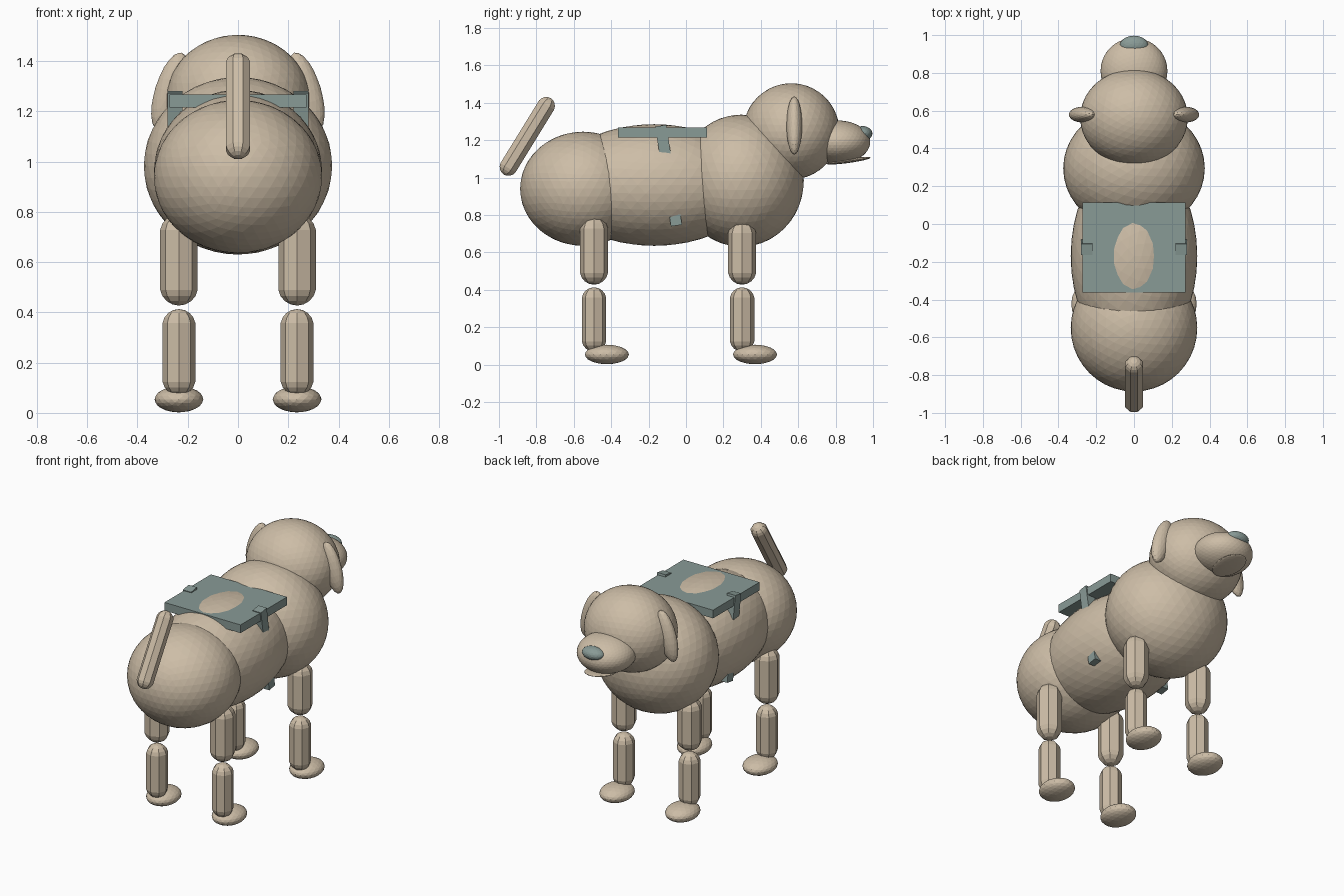
import bpy, bmesh
from math import radians, pi
from mathutils import Matrix, Vector

if "Cube" in bpy.data.objects:
    bpy.data.objects.remove(bpy.data.objects["Cube"], do_unlink=True)


def material(name, color):
    mat = bpy.data.materials.new(name)
    mat.use_nodes = True
    mat.diffuse_color = color
    mat.node_tree.nodes["Principled BSDF"].inputs["Base Color"].default_value = color
    return mat


FUR = material("tan fur", (0.61, 0.51, 0.385, 1))
TEAL = material("grey teal", (0.25, 0.325, 0.305, 1))


def finish(name, bm, mat, matrix):
    bm.transform(matrix)
    bmesh.ops.recalc_face_normals(bm, faces=bm.faces)
    mesh = bpy.data.meshes.new(name)
    bm.to_mesh(mesh)
    bm.free()
    mesh.materials.append(mat)
    obj = bpy.data.objects.new(name, mesh)
    bpy.context.collection.objects.link(obj)
    return obj


def placed(center, size, tilt=(0, "X")):
    return (Matrix.Translation(center) @ Matrix.Rotation(radians(tilt[0]), 4, tilt[1])
            @ Matrix.Diagonal((*size, 1)))


def ellipsoid(name, center, radii, mat=FUR, tilt=(0, "X"), detail=4):
    bm = bmesh.new()
    bmesh.ops.create_icosphere(bm, subdivisions=detail, radius=1)
    return finish(name, bm, mat, placed(center, radii, tilt))


def box(name, center, size, mat, tilt=(0, "X")):
    bm = bmesh.new()
    bmesh.ops.create_cube(bm, size=1)
    return finish(name, bm, mat, placed(center, size, tilt))


def capsule(name, start, end, radius, turn=0):
    """Eight-sided rod with round ends; start and end are the cap centres."""
    start, end = Vector(start), Vector(end)
    axis = end - start
    bm = bmesh.new()
    bmesh.ops.create_uvsphere(bm, u_segments=8, v_segments=9, radius=radius)
    for v in bm.verts:
        v.co.z += axis.length / 2 * (1 if v.co.z > 0 else -1)
    spin = axis.to_track_quat("Z", "Y").to_matrix().to_4x4()
    return finish(name, bm, FUR, Matrix.Translation((start + end) / 2) @ spin
                  @ Matrix.Rotation(turn, 4, "Z"))


# Body and head
ellipsoid("haunches", (0, -0.55, 0.94), (0.335, 0.337, 0.305))
ellipsoid("barrel", (0, -0.17, 0.96), (0.335, 0.545, 0.325))
ellipsoid("chest", (0, 0.295, 0.983), (0.375, 0.335, 0.353))
ellipsoid("head", (0, 0.563, 1.247), (0.285, 0.257, 0.257))
ellipsoid("muzzle", (0, 0.81, 1.19), (0.177, 0.175, 0.115))
ellipsoid("lower_jaw", (0, 0.87, 1.09), (0.085, 0.12, 0.012), tilt=(8, "X"), detail=3)
ellipsoid("nose", (0, 0.945, 1.235), (0.075, 0.052, 0.04), TEAL, detail=3)
capsule("tail", (0, -0.947, 1.06), (0, -0.75, 1.38), 0.052, pi / 8)

# Paired parts
for side, s in (("left", 1), ("right", -1)):
    ellipsoid(f"{side}_ear", (s * 0.271, 0.579, 1.278), (0.06, 0.042, 0.162),
              tilt=(-17 * s, "Y"), detail=3)
    for end, y, top in (("front", 0.30, 0.69), ("hind", -0.492, 0.715)):
        x = s * 0.235
        capsule(f"{side}_{end}_upper_leg", (x, y, 0.503), (x, y, top), 0.076)
        capsule(f"{side}_{end}_lower_leg", (x, y, 0.135), (x, y, 0.347), 0.066)
        ellipsoid(f"{side}_{end}_paw", (x, y + 0.069, 0.054), (0.097, 0.118, 0.052),
                  detail=3)
    box(f"{side}_harness_strap", (s * 0.25, -0.093, 1.01), (0.06, 0.06, 0.54), TEAL,
        tilt=(9, "X"))

# Saddle pad
box("saddle_pad", (0, -0.125, 1.241), (0.545, 0.475, 0.053), TEAL)
